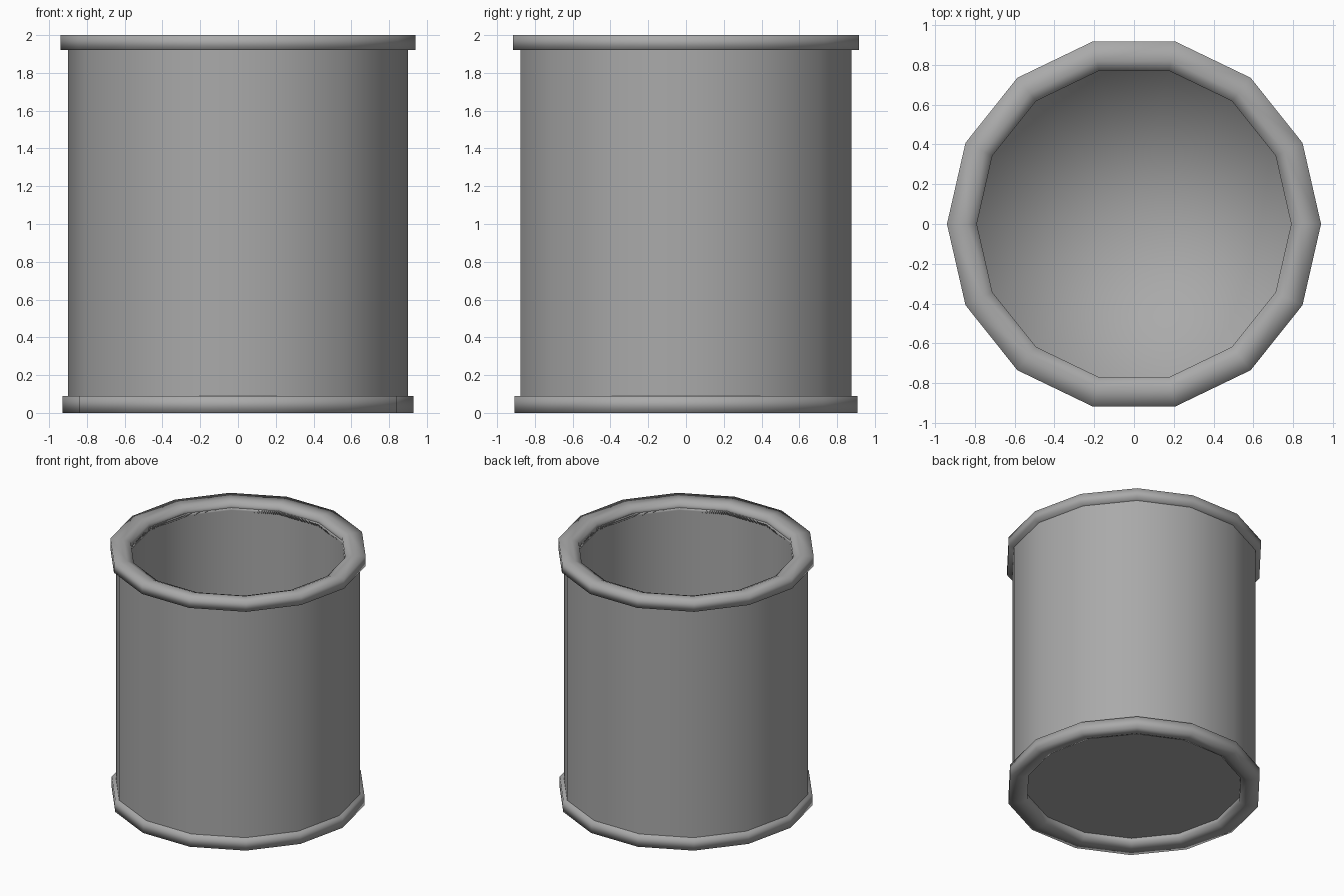
import bpy
import bmesh
from math import cos, sin, tau

SIDES = 14

cube = bpy.data.objects.get("Cube")
if cube:
    bpy.data.objects.remove(cube, do_unlink=True)

grey = bpy.data.materials.new("plain_grey")
grey.use_nodes = True
colour = (0.4, 0.4, 0.4, 1)
grey.diffuse_color = colour
grey.node_tree.nodes["Principled BSDF"].inputs["Base Color"].default_value = colour


def lathe(name, profile, closed):
    """Turn a (radius, height) profile around the z axis."""
    bm = bmesh.new()
    rings = []
    for r, z in profile:
        if r == 0:
            rings.append([bm.verts.new((0, 0, z))] * SIDES)
        else:
            rings.append([bm.verts.new((r * cos(tau * i / SIDES), r * sin(tau * i / SIDES), z))
                          for i in range(SIDES)])
    pairs = list(zip(rings, rings[1:]))
    if closed:
        pairs.append((rings[-1], rings[0]))
    for a, b in pairs:
        for i in range(SIDES):
            j = (i + 1) % SIDES
            corners = list(dict.fromkeys((a[i], a[j], b[j], b[i])))
            bm.faces.new(corners).smooth = True
    bmesh.ops.recalc_face_normals(bm, faces=bm.faces[:])
    mesh = bpy.data.meshes.new(name)
    bm.to_mesh(mesh)
    bm.free()
    mesh.materials.append(grey)
    obj = bpy.data.objects.new(name, mesh)
    bpy.context.collection.objects.link(obj)
    return obj


# Hollow cup with a floor; support loops keep the long walls evenly shaded
lathe("cup_body", [(0, 0.06), (0.82, 0.06), (0.9, 0.06), (0.9, 0.08),
                   (0.9, 1.93), (0.9, 1.95), (0.79, 1.95), (0.79, 1.93),
                   (0.79, 0.15), (0.79, 0.1), (0, 0.1)], False)

# Raised lip around the opening
lathe("top_rim", [(0.94, 1.92), (0.94, 2), (0.84, 2), (0.79, 1.98), (0.79, 1.92)], True)

# Matching foot ring around the recessed underside
lathe("foot_ring", [(0.93, 0.09), (0.93, 0), (0.84, 0), (0.79, 0.02), (0.79, 0.09)], True)
